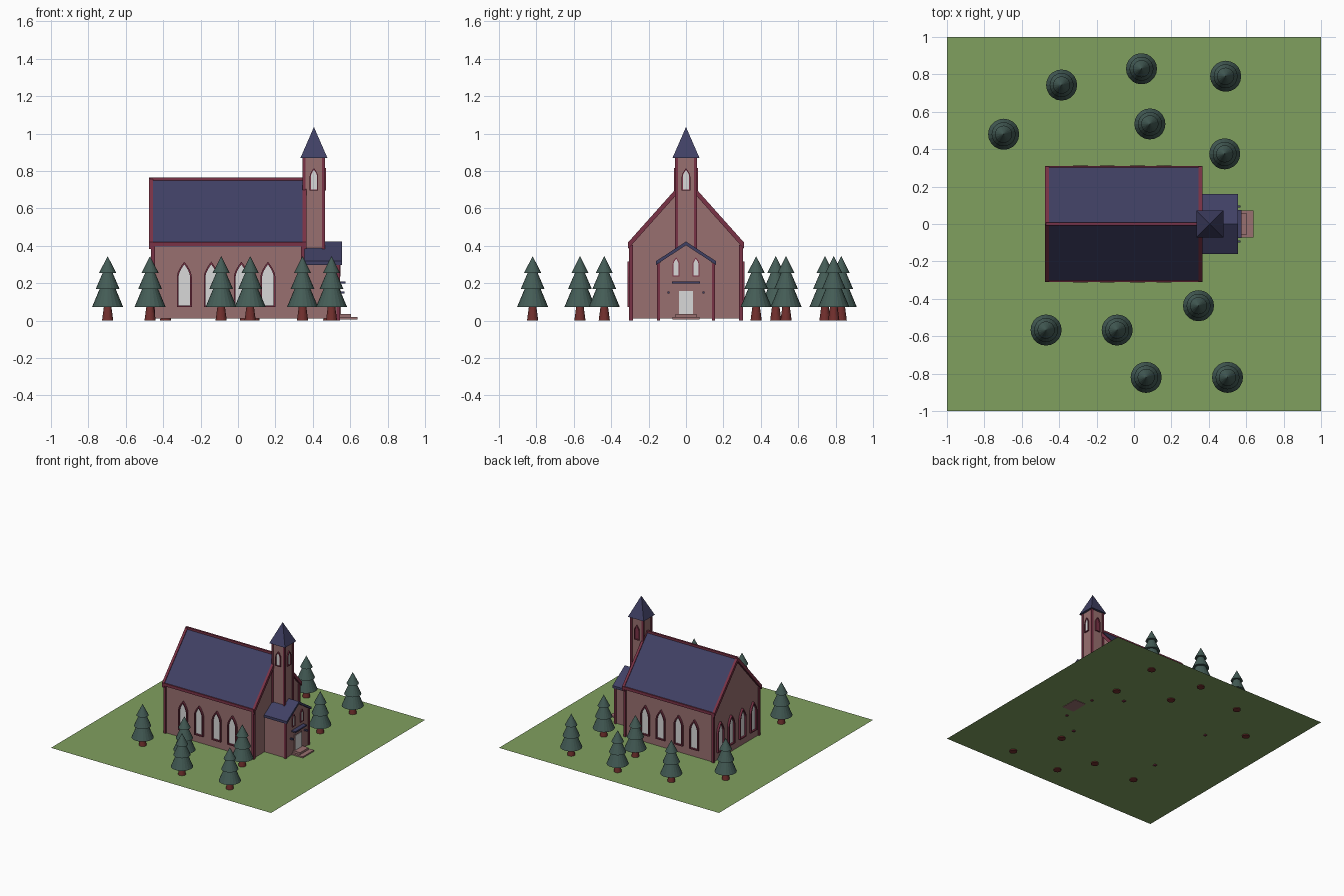
import bpy, bmesh, math
from mathutils import Matrix, Vector

if "Cube" in bpy.data.objects:
    bpy.data.objects.remove(bpy.data.objects["Cube"])


def material(name, rgb):
    m = bpy.data.materials.new(name)
    lin = [((c / 255 + 0.055) / 1.055) ** 2.4 for c in rgb]
    m.diffuse_color = (*lin, 1)
    m.use_nodes = True
    m.node_tree.nodes["Principled BSDF"].inputs["Base Color"].default_value = m.diffuse_color
    return m


WALL = material("dusty pink wall", (153, 112, 112))
TRIM = material("maroon trim", (122, 50, 70))
ROOF = material("navy roof", (64, 64, 100))
PANE = material("pale glass", (216, 216, 216))
GRASS = material("grass green", (128, 160, 95))
LEAF = material("pine green", (68, 92, 86))
BARK = material("red brown bark", (115, 48, 46))


def finish(name, bm, mat, matrix=None):
    bmesh.ops.recalc_face_normals(bm, faces=bm.faces)
    me = bpy.data.meshes.new(name)
    bm.to_mesh(me)
    bm.free()
    me.materials.append(mat)
    ob = bpy.data.objects.new(name, me)
    if matrix:
        ob.matrix_world = matrix
    bpy.context.collection.objects.link(ob)
    return ob


def box(name, x0, x1, y0, y1, z0, z1, mat):
    bm = bmesh.new()
    size = Matrix.Diagonal((x1 - x0, y1 - y0, z1 - z0, 1))
    mid = Matrix.Translation(((x0 + x1) / 2, (y0 + y1) / 2, (z0 + z1) / 2))
    bmesh.ops.create_cube(bm, size=1, matrix=mid @ size)
    return finish(name, bm, mat)


def prism(name, profile, x0, x1, mat):
    """Extrude a (y, z) profile along x."""
    bm = bmesh.new()
    f = bm.faces.new([bm.verts.new((x0, y, z)) for y, z in profile])
    ext = bmesh.ops.extrude_face_region(bm, geom=[f])
    vs = [g for g in ext["geom"] if isinstance(g, bmesh.types.BMVert)]
    bmesh.ops.translate(bm, verts=vs, vec=(x1 - x0, 0, 0))
    return finish(name, bm, mat)


def house(w, eave, apex):
    return [(-w, 0.01), (w, 0.01), (w, eave), (0, apex), (-w, eave)]


def chevron(w, eave, apex, t):
    return [(-w, eave), (0, apex), (w, eave), (w, eave - t), (0, apex - t), (-w, eave - t)]


def lancet(hw, z0, spring, z1):
    arc = [(hw * (1 - t ** 1.6), spring + (z1 - spring) * t) for t in (0, .25, .5, .75)]
    return [(-hw, z0), (hw, z0)] + arc + [(0, z1)] + [(-x, z) for x, z in reversed(arc)]


def window(name, loc, angle, hw, z0, spring, z1, b, depth, pane=PANE):
    """Pointed frame with a recessed pane; faces -y before turning."""
    m = Matrix.Translation(loc) @ Matrix.Rotation(math.radians(angle), 4, 'Z')
    outer = lancet(hw, z0, spring, z1)
    inner = lancet(hw - b, z0 + b, spring, z1 - b * 1.6)
    bm = bmesh.new()
    rings = [[bm.verts.new((x, y, z)) for x, z in pts] for pts, y in
             ((outer, 0.002), (outer, -depth), (inner, -depth), (inner, 0.002))]
    n = len(outer)
    for r, s in zip(rings, rings[1:]):
        for i in range(n):
            j = (i + 1) % n
            bm.faces.new((r[i], r[j], s[j], s[i]))
    finish(name + "_frame", bm, TRIM, m)
    bm = bmesh.new()
    bm.faces.new([bm.verts.new((x, -0.003, z)) for x, z in inner])
    ob = finish(name + "_pane", bm, pane, m)
    if ob.data.polygons[0].normal.y > 0:
        ob.data.flip_normals()


# Lawn
bm = bmesh.new()
bmesh.ops.create_grid(bm, x_segments=1, y_segments=1, size=1,
                      matrix=Matrix.Translation((0, 0, 0.008)))
finish("lawn", bm, GRASS)

# Nave walls, corner posts, roof and roof trim
prism("nave_walls", house(0.295, 0.40, 0.735), -0.455, 0.345, WALL)
prism("nave_roof", chevron(0.302, 0.42, 0.757, 0.025), -0.46, 0.355, ROOF)
for x in (-0.475, 0.345):
    prism("gable_trim", chevron(0.309, 0.419, 0.765, 0.035), x, x + 0.02, TRIM)
box("ridge_cap", -0.47, 0.36, -0.008, 0.008, 0.74, 0.765, TRIM)
for s in (-1, 1):
    y = s * 0.302
    box("eave_trim", -0.47, 0.36, y - 0.008, y + 0.008, 0.398, 0.421, TRIM)
    for x in (-0.454, 0.346):
        yc = s * 0.294
        box("nave_corner_post", x - 0.01, x + 0.01, yc - 0.01, yc + 0.01, 0, 0.405, TRIM)

# Nave windows
for x in (-0.287, -0.143, 0.018, 0.16):
    for y, a in ((-0.295, 0), (0.295, 180)):
        window("side_window", (x, y, 0), a, 0.04, 0.072, 0.235, 0.315, 0.009, 0.017)
for y in (-0.213, -0.073, 0.073, 0.213):
    window("rear_window", (-0.455, y, 0), -90, 0.04, 0.072, 0.235, 0.315, 0.009, 0.017)

# Tower with corner posts, spire and windows
TX, TW = 0.406, 0.054
box("tower", TX - TW, TX + TW, -TW, TW, 0.05, 0.87, WALL)
for sx in (-1, 1):
    for sy in (-1, 1):
        x, y = TX + sx * 0.052, sy * 0.052
        box("tower_post", x - 0.008, x + 0.008, y - 0.008, y + 0.008, 0.05, 0.87, TRIM)
bm = bmesh.new()
bmesh.ops.create_cone(bm, cap_ends=True, segments=4, radius1=0.072 * math.sqrt(2),
                      radius2=0, depth=0.165,
                      matrix=Matrix.Translation((TX, 0, 0.9525)) @ Matrix.Rotation(math.pi / 4, 4, 'Z'))
finish("spire", bm, ROOF)
for dx, dy, a, pane in ((0, -TW, 0, PANE), (TW, 0, 90, PANE), (0, TW, 180, TRIM)):
    window("tower_window", (TX + dx, dy, 0), a, 0.023, 0.695, 0.77, 0.815, 0.006, 0.01, pane)

# Porch
prism("porch_walls", house(0.148, 0.305, 0.405), 0.34, 0.54, WALL)
prism("porch_roof", chevron(0.16, 0.318, 0.423, 0.02), 0.35, 0.556, ROOF)
for s in (-1, 1):
    y = s * 0.148
    box("porch_corner_post", 0.527, 0.545, y - 0.008, y + 0.008, 0, 0.305, TRIM)
    window("porch_window", (0.54, s * 0.053, 0), 90, 0.018, 0.235, 0.305, 0.338, 0.005, 0.008)
    y = s * 0.093
    box("porch_lamp", 0.54, 0.57, y - 0.006, y + 0.006, 0.145, 0.156, ROOF)

# Door, canopy and steps
box("door_surround", 0.535, 0.548, -0.045, 0.045, 0.01, 0.165, WALL)
box("door", 0.545, 0.551, -0.038, 0.038, 0.035, 0.157, PANE)
box("door_canopy", 0.535, 0.575, -0.075, 0.075, 0.198, 0.209, ROOF)
box("lower_step", 0.535, 0.64, -0.072, 0.072, 0.005, 0.019, WALL)
box("upper_step", 0.535, 0.603, -0.055, 0.055, 0.005, 0.036, WALL)

# Pine trees: tapered trunk and three stacked cone tiers
TREES = [(-0.387, 0.743), (0.04, 0.83), (0.49, 0.79), (-0.697, 0.48), (0.085, 0.535),
         (0.485, 0.375), (-0.47, -0.567), (-0.09, -0.567), (0.345, -0.437),
         (0.065, -0.82), (0.5, -0.82)]
TIERS = [(0.073, 0.083, 0.20, 0.03), (0.168, 0.064, 0.275, 0.018), (0.254, 0.046, 0.345, 0)]


def cone(name, x, y, z0, r0, z1, r1, mat):
    bm = bmesh.new()
    bmesh.ops.create_cone(bm, cap_ends=True, segments=20, radius1=r0, radius2=r1,
                          depth=z1 - z0, matrix=Matrix.Translation((x, y, (z0 + z1) / 2)))
    finish(name, bm, mat)


for x, y in TREES:
    cone("tree_trunk", x, y, 0, 0.03, 0.09, 0.018, BARK)
    for z0, r0, z1, r1 in TIERS:
        cone("tree_foliage", x, y, z0, r0, z1, r1, LEAF)
